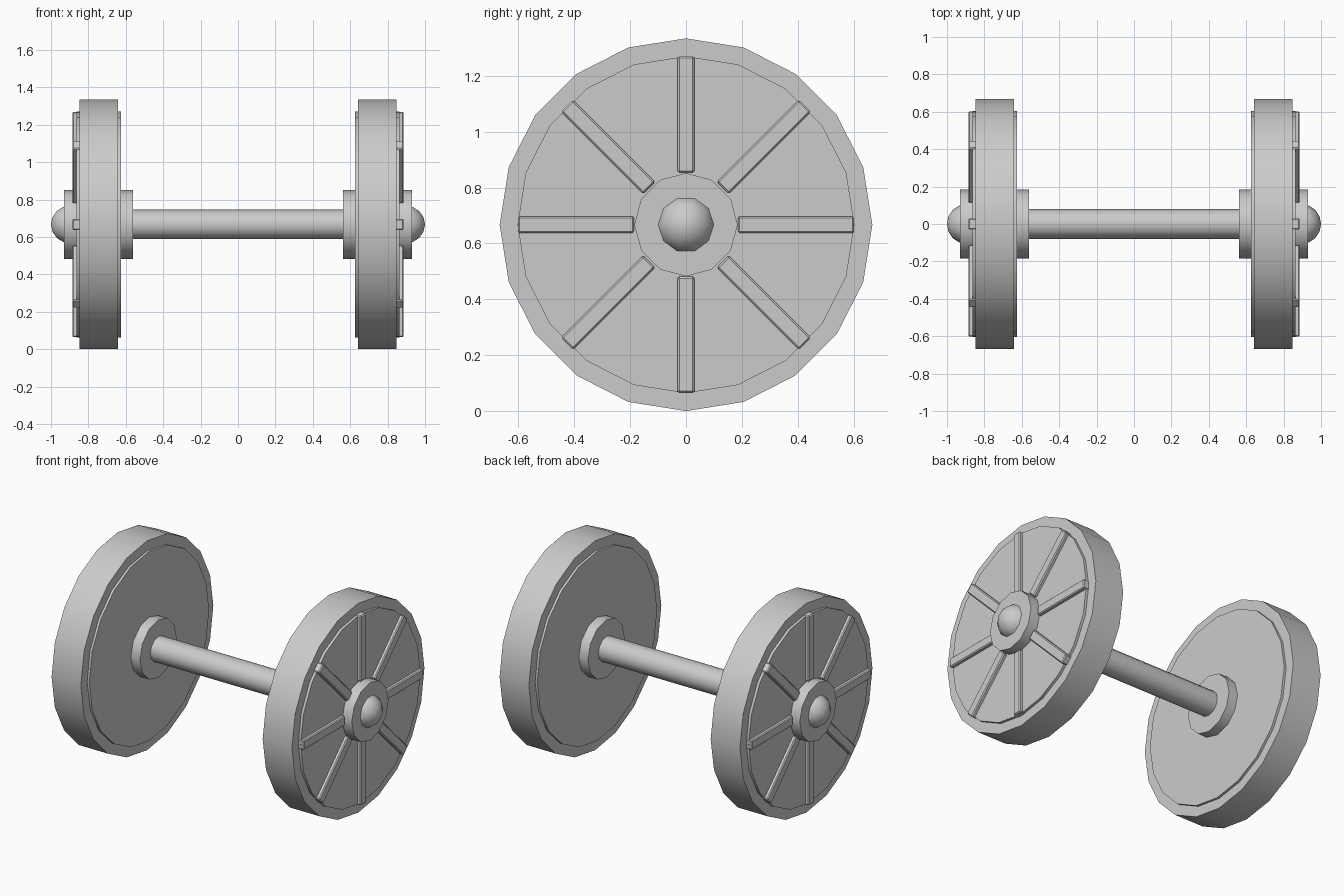
import bpy
import math
from mathutils import Matrix, Vector

if "Cube" in bpy.data.objects:
    bpy.data.objects.remove(bpy.data.objects["Cube"])

R = 0.667  # tyre radius, also the axle height


def finish(ob, name, angle=40):
    ob.name = name
    bpy.ops.object.shade_smooth_by_angle(angle=math.radians(angle))
    return ob


def disc(name, x0, x1, radius, sides):
    """Cylinder along x with a vertex pointing straight up."""
    bpy.ops.mesh.primitive_cylinder_add(vertices=sides, radius=radius, depth=x1 - x0)
    ob = bpy.context.object
    ob.data.transform(Matrix.Rotation(math.pi / 2, 4, 'Z') @ Matrix.Rotation(math.pi / 2, 4, 'X'))
    ob.location = ((x0 + x1) / 2, 0, R)
    return finish(ob, name)


# Axle
disc("axle", -0.9, 0.9, 0.079, 12)

for side, s in (("left", -1), ("right", 1)):
    def part(name, a, b, radius, sides):
        disc(f"{side}_{name}", min(s * a, s * b), max(s * a, s * b), radius, sides)

    # Wheel: tyre, raised plate and hub
    part("tyre", 0.641, 0.847, R, 20)
    part("wheel_plate", 0.626, 0.864, 0.603, 20)
    part("hub", 0.562, 0.931, 0.185, 12)

    # Rounded axle cap
    bpy.ops.mesh.primitive_uv_sphere_add(segments=10, ring_count=8, radius=0.107)
    cap = bpy.context.object
    cap.data.transform(Matrix.Rotation(math.pi / 2, 4, 'Y'))
    cap.location = (s * 0.893, 0, R)
    finish(cap, f"{side}_axle_cap", 60)

    # Eight raised spokes on the outer face
    for i in range(8):
        a = i * math.pi / 4
        bpy.ops.mesh.primitive_cube_add(size=1)
        spoke = bpy.context.object
        spoke.data.transform(Matrix.Translation((0, 0, 0.394)) @ Matrix.Diagonal((0.046, 0.06, 0.416, 1)))
        spoke.rotation_euler.x = a
        spoke.location = Vector((s * 0.863, 0, R))
        spoke.name = f"{side}_spoke_{i + 1}"
        bevel = spoke.modifiers.new("soft_edges", 'BEVEL')
        bevel.width = 0.006
        bevel.segments = 1
